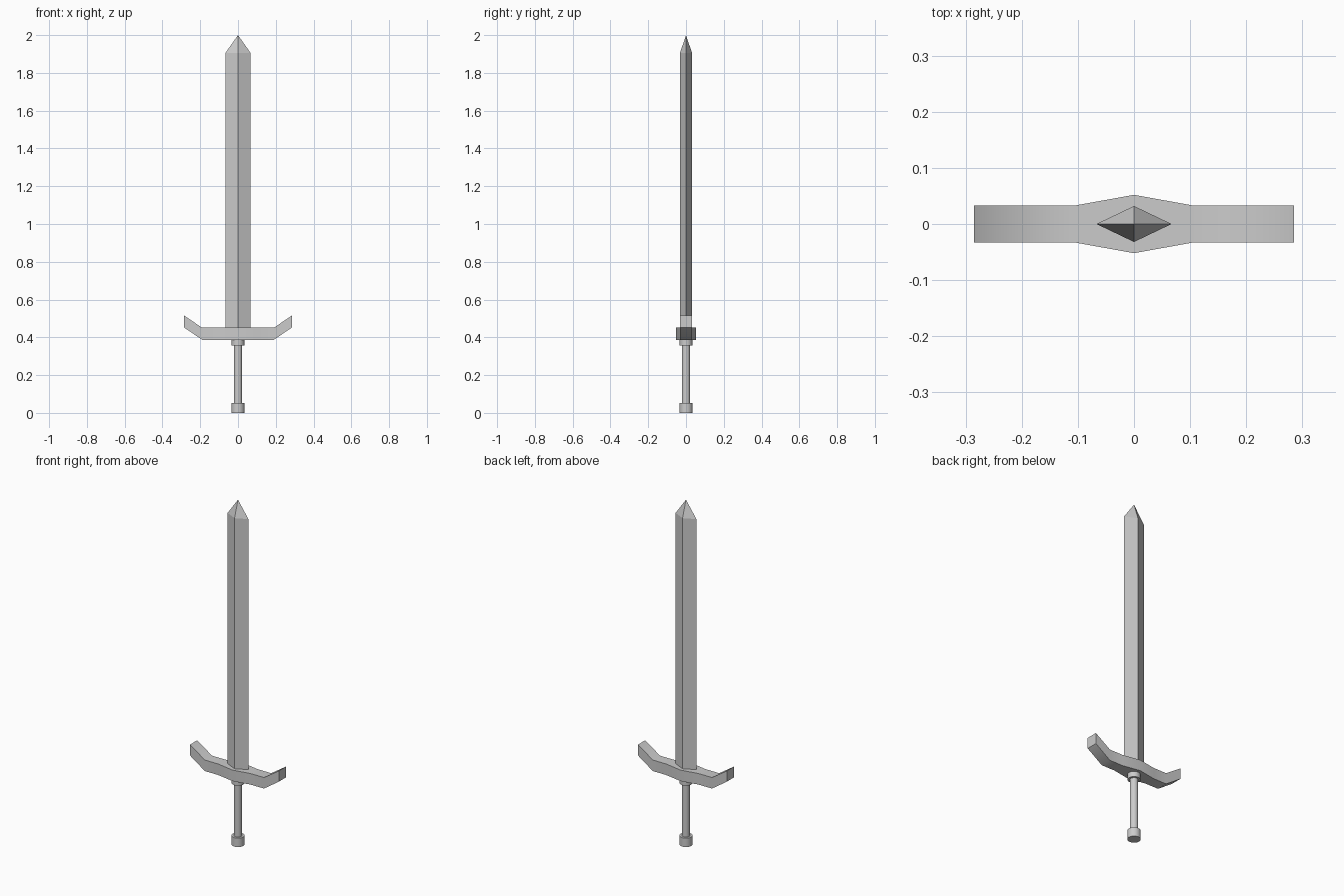
import bpy, bmesh, math

if "Cube" in bpy.data.objects:
    bpy.data.objects.remove(bpy.data.objects["Cube"])


def finish(name, bm, smooth_angle=None):
    bmesh.ops.recalc_face_normals(bm, faces=bm.faces)
    mesh = bpy.data.meshes.new(name)
    bm.to_mesh(mesh)
    bm.free()
    obj = bpy.data.objects.new(name, mesh)
    bpy.context.collection.objects.link(obj)
    if smooth_angle:
        bpy.ops.object.select_all(action='DESELECT')
        obj.select_set(True)
        bpy.context.view_layer.objects.active = obj
        bpy.ops.object.shade_smooth_by_angle(angle=math.radians(smooth_angle))
    return obj


def loft(name, rings, smooth_angle=None, tip=None):
    """Skin a list of equal-length vertex rings, closing both ends."""
    bm = bmesh.new()
    loops = [[bm.verts.new(p) for p in ring] for ring in rings]
    n = len(loops[0])
    for a, b in zip(loops, loops[1:]):
        for i in range(n):
            j = (i + 1) % n
            bm.faces.new((a[i], a[j], b[j], b[i]))
    bm.faces.new(loops[0])
    if tip:
        apex = bm.verts.new(tip)
        for i in range(n):
            bm.faces.new((loops[-1][i], loops[-1][(i + 1) % n], apex))
    else:
        bm.faces.new(loops[-1])
    return finish(name, bm, smooth_angle)


def cylinder(name, radius, z0, z1, sides=16):
    bm = bmesh.new()
    bmesh.ops.create_cone(bm, cap_ends=True, segments=sides,
                          radius1=radius, radius2=radius, depth=z1 - z0)
    bmesh.ops.translate(bm, verts=bm.verts, vec=(0, 0, (z0 + z1) / 2))
    return finish(name, bm, 35)


# Blade: diamond section ending in a four-sided point
def diamond(z, hx=0.067, hy=0.032):
    return [(hx, 0, z), (0, hy, z), (-hx, 0, z), (0, -hy, z)]


loft("blade", [diamond(0.44), diamond(1.905)], tip=(0, 0, 2.0))

# Crossguard: (x, half depth, bottom, top) stations, mirrored about the centre
half = [(0.0, 0.052, 0.387, 0.451), (0.105, 0.033, 0.387, 0.451),
        (0.19, 0.033, 0.387, 0.451), (0.285, 0.033, 0.452, 0.515)]
stations = [(-x, d, b, t) for x, d, b, t in reversed(half[1:])] + half
loft("crossguard", [[(x, -d, b), (x, d, b), (x, d, t), (x, -d, t)]
                    for x, d, b, t in stations], smooth_angle=40)

# Handle
cylinder("pommel", 0.035, 0.0, 0.052)
cylinder("grip", 0.022, 0.05, 0.36)
cylinder("collar", 0.034, 0.356, 0.39)
